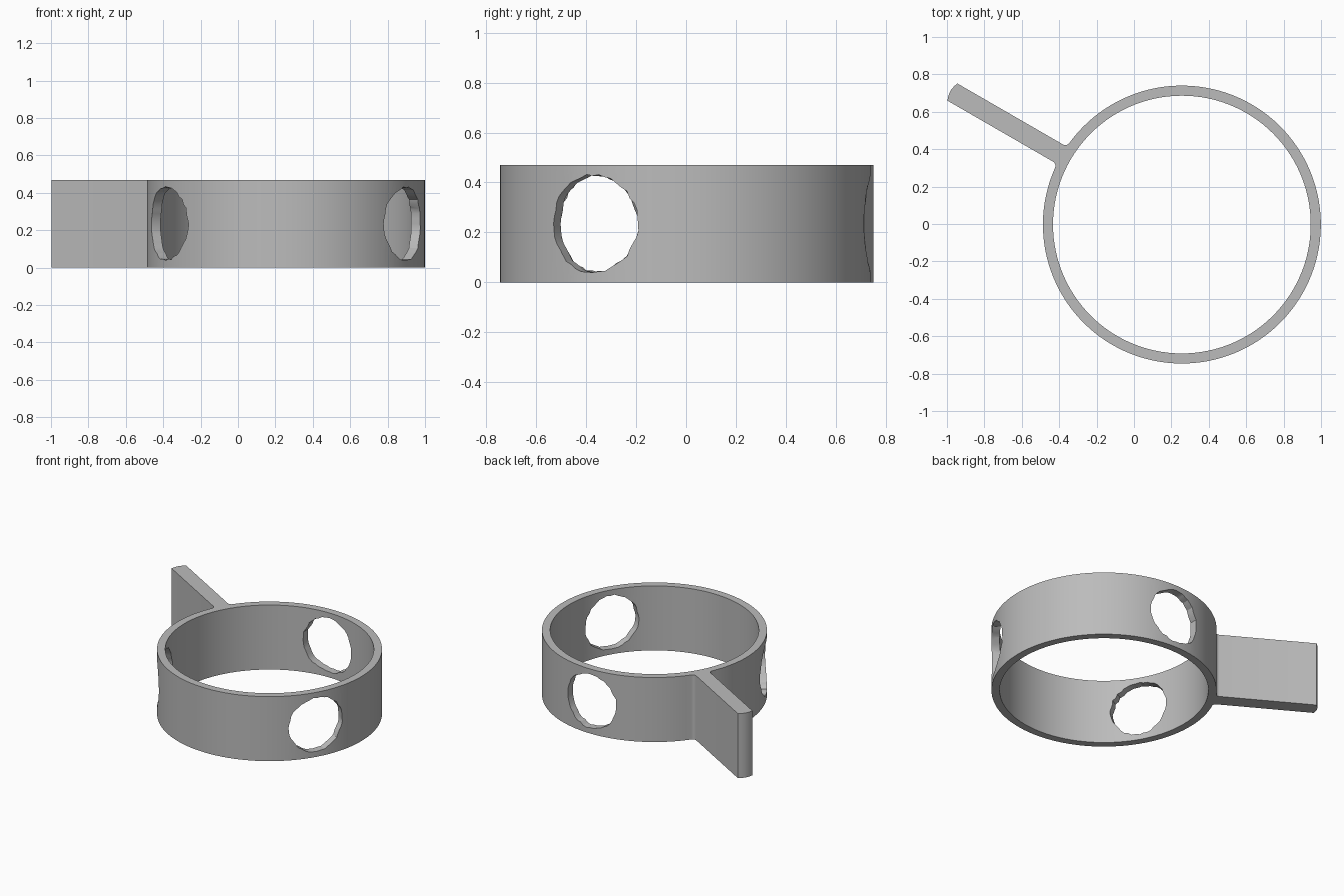
import bpy, bmesh, math, random
from mathutils import Matrix, Vector

random.seed(4)
if "Cube" in bpy.data.objects:
    bpy.data.objects.remove(bpy.data.objects["Cube"])

CENTRE = Vector((0.256, -0.003, 0))
OUTER, INNER, HEIGHT = 0.743, 0.689, 0.47
HALF_WIDTH, HANDLE_END, FILLET = 0.053, 1.418, 0.025
HANDLE_ANGLE = math.radians(150)
HOLE_RADIUS = 0.195

grey = bpy.data.materials.new("plain grey")
grey.use_nodes = True
grey.diffuse_color = (0.5, 0.5, 0.5, 1)
grey.node_tree.nodes["Principled BSDF"].inputs["Base Color"].default_value = (0.5, 0.5, 0.5, 1)


def prism(name, points, z0, z1, matrix):
    """Extrude a closed outline along its local z."""
    bm = bmesh.new()
    face = bm.faces.new([bm.verts.new((x, y, z0)) for x, y in points])
    top = bmesh.ops.extrude_face_region(bm, geom=[face])["geom"]
    bmesh.ops.translate(bm, vec=(0, 0, z1 - z0),
                        verts=[v for v in top if isinstance(v, bmesh.types.BMVert)])
    bmesh.ops.recalc_face_normals(bm, faces=bm.faces)
    bm.transform(matrix)
    mesh = bpy.data.meshes.new(name)
    bm.to_mesh(mesh)
    bm.free()
    mesh.materials.append(grey)
    obj = bpy.data.objects.new(name, mesh)
    bpy.context.collection.objects.link(obj)
    return obj


def circle(radius, count, jitter=0):
    pts = []
    for i in range(count):
        a, r = math.tau * i / count, radius + random.uniform(-jitter, jitter)
        pts.append((r * math.cos(a), r * math.sin(a)))
    return pts


# Outline: handle along local +x, with fillets where it meets the ring
fc_y = HALF_WIDTH + FILLET
fc_x = math.sqrt((OUTER + FILLET) ** 2 - fc_y ** 2)
ring_angle = math.atan2(fc_y, fc_x)
fillet = []
for i in range(6):
    a = -math.pi / 2 - (math.pi / 2 - ring_angle) * i / 5
    fillet.append((fc_x + FILLET * math.cos(a), fc_y + FILLET * math.sin(a)))
tip = math.sqrt(HANDLE_END ** 2 - HALF_WIDTH ** 2)
end = [(tip + 0.012 * math.cos(math.pi / 2 * t), HALF_WIDTH * t)
       for t in (-1, -0.6, -0.2, 0.2, 0.6, 1)]
steps = 120
arc = [ring_angle + (math.tau - 2 * ring_angle) * i / steps for i in range(1, steps)]
outline = end + fillet + [(OUTER * math.cos(a), OUTER * math.sin(a)) for a in arc]
outline += [(x, -y) for x, y in reversed(fillet)]

place = Matrix.Translation(CENTRE)
body = prism("ring_with_handle", outline, 0, HEIGHT,
             place @ Matrix.Rotation(HANDLE_ANGLE, 4, 'Z'))

# Central bore and three round windows with slightly rough rims
cutters = [prism("bore_cutter", circle(INNER, 120), -0.1, HEIGHT + 0.1, place)]
for degrees in (90, 210, 330):
    turn = Matrix.Rotation(math.radians(degrees), 4, 'Z') @ Matrix.Rotation(math.pi / 2, 4, 'Y')
    cutters.append(prism("window_cutter", circle(HOLE_RADIUS, 44, 0.005), 0.4, 1.0,
                         Matrix.Translation((0, 0, HEIGHT / 2)) @ place @ turn))

bpy.context.view_layer.objects.active = body
for cutter in cutters:
    cutter.hide_render = True
    mod = body.modifiers.new("cut", 'BOOLEAN')
    mod.operation, mod.solver, mod.object = 'DIFFERENCE', 'EXACT', cutter
    bpy.ops.object.modifier_apply(modifier=mod.name)
for cutter in cutters:
    bpy.data.objects.remove(cutter)

for obj in bpy.context.selected_objects:
    obj.select_set(False)
body.select_set(True)
bpy.ops.object.shade_smooth_by_angle(angle=math.radians(25))
